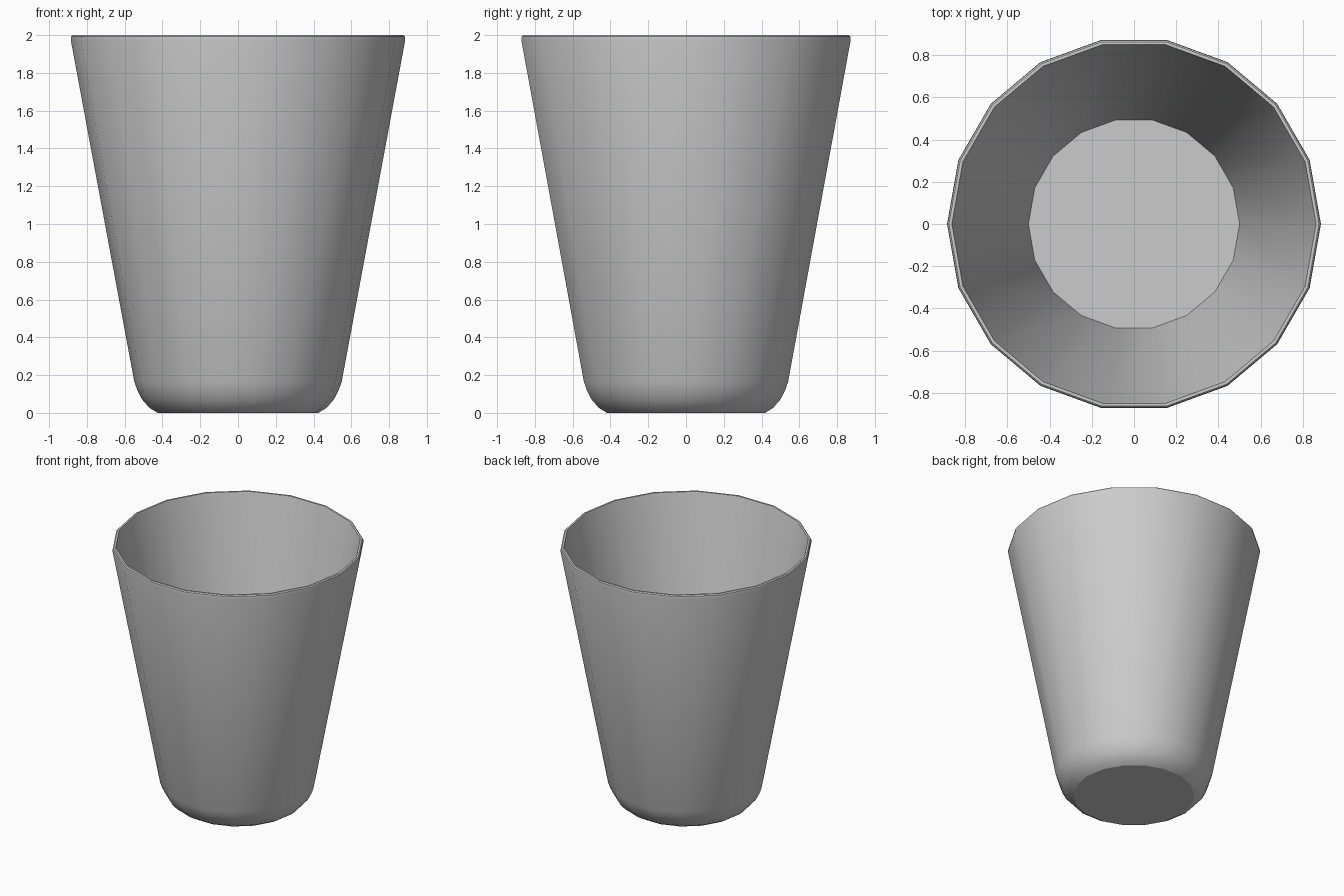
import bpy, bmesh
from math import cos, sin, pi, radians

if "Cube" in bpy.data.objects:
    bpy.data.objects.remove(bpy.data.objects["Cube"])

SIDES = 18

# Closed cross-section (radius, height): base, rounded heel, wall, rim, inner wall, floor
profile = [(0.425, 0.0), (0.468, 0.026), (0.507, 0.07), (0.533, 0.12), (0.549, 0.165),
           (0.885, 1.972), (0.883, 1.993), (0.876, 2.0), (0.862, 2.0),
           (0.858, 1.985), (0.5, 0.085)]

# Tumbler: revolve the profile and cap base and inner floor
bm = bmesh.new()
rings = [[bm.verts.new((r * cos(2 * pi * i / SIDES), r * sin(2 * pi * i / SIDES), z))
          for i in range(SIDES)] for r, z in profile]
for a, b in zip(rings, rings[1:]):
    for i in range(SIDES):
        j = (i + 1) % SIDES
        bm.faces.new((a[i], a[j], b[j], b[i]))
bm.faces.new(rings[0][::-1])
bm.faces.new(rings[-1])
bmesh.ops.recalc_face_normals(bm, faces=bm.faces[:])

mesh = bpy.data.meshes.new("tumbler")
bm.to_mesh(mesh)
bm.free()
tumbler = bpy.data.objects.new("tumbler", mesh)
bpy.context.collection.objects.link(tumbler)

# Smooth walls, crisp rim and floor edges
bpy.context.view_layer.objects.active = tumbler
tumbler.select_set(True)
bpy.ops.object.shade_smooth_by_angle(angle=radians(30))
